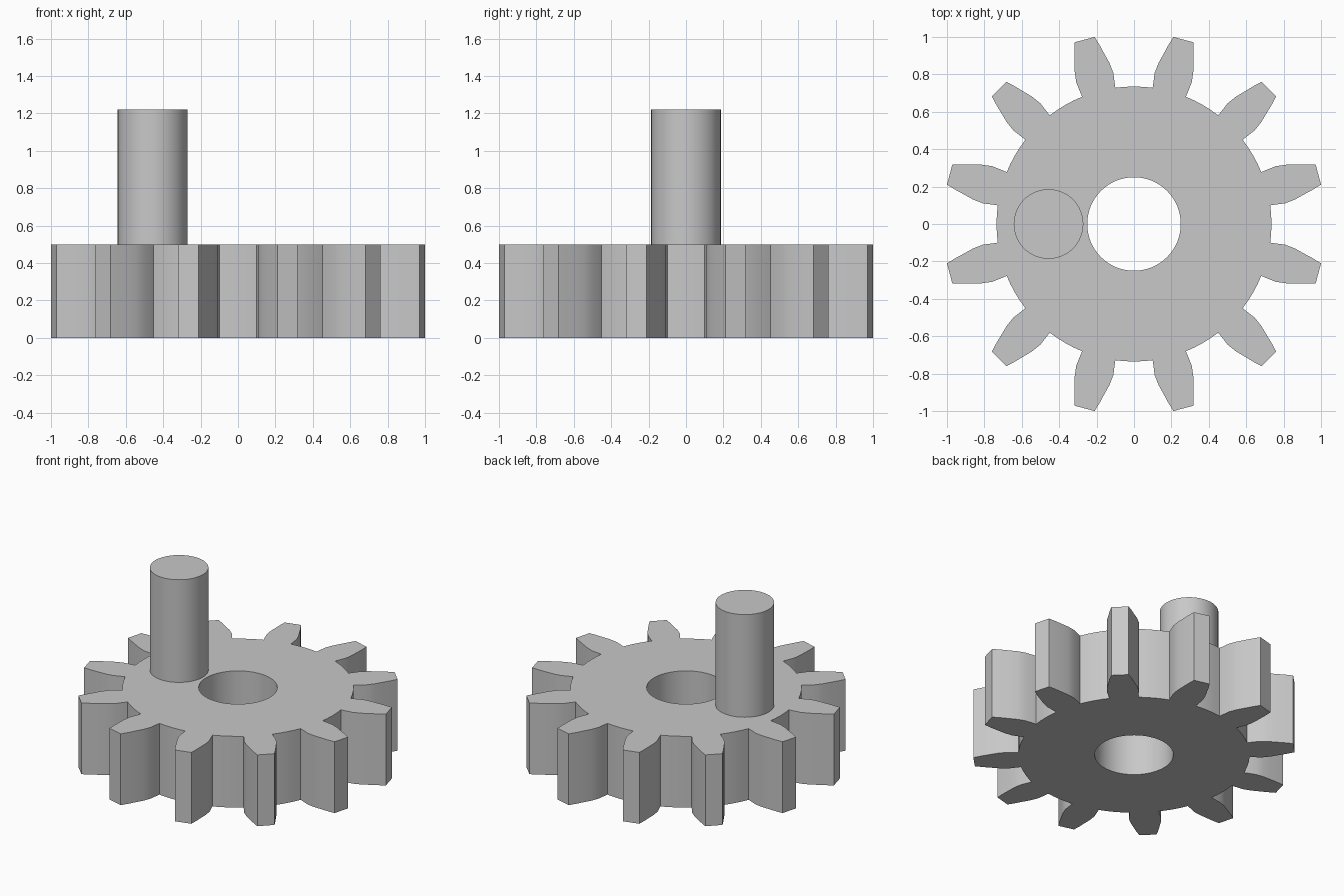
import bpy, bmesh
from math import radians, cos, sin, tau
from mathutils import Vector

cube = bpy.data.objects.get("Cube")
if cube:
    bpy.data.objects.remove(cube, do_unlink=True)

TEETH = 12
THICKNESS = 0.5
ROOT_RADIUS = 0.735

# One plain grey for everything
grey = bpy.data.materials.new("plain_grey")
grey.use_nodes = True
colour = (0.58, 0.58, 0.58, 1)
grey.diffuse_color = colour
grey.node_tree.nodes["Principled BSDF"].inputs["Base Color"].default_value = colour


def polar(radius, angle):
    return Vector((radius * cos(angle), radius * sin(angle), 0))


def finish(obj):
    obj.data.materials.append(grey)
    bpy.ops.object.select_all(action="DESELECT")
    obj.select_set(True)
    bpy.context.view_layer.objects.active = obj
    bpy.ops.object.shade_smooth_by_angle(angle=radians(28))


def add_loop(bm, points):
    verts = [bm.verts.new(p) for p in points]
    return [bm.edges.new((v, verts[i - 1])) for i, v in enumerate(verts)]


# Half of a tooth: radius and half angle in degrees, from root to tip
flank = [(ROOT_RADIUS, 7.2), (0.817, 7.2), (0.87, 6.35), (0.92, 5.2), (0.97, 4.2), (1.022, 3.1)]
outline = []
for i in range(TEETH):
    middle = 15 + i * 360 / TEETH
    outline += [polar(r, radians(middle - a)) for r, a in flank]
    outline += [polar(r, radians(middle + a)) for r, a in reversed(flank)]
    # Rounded gap up to the next tooth
    outline += [polar(ROOT_RADIUS, radians(middle + a)) for a in (11, 15, 19)]

# Gear wheel with its bore
bore = [polar(0.25, tau * i / 64) for i in range(64)]
bm = bmesh.new()
edges = add_loop(bm, outline) + add_loop(bm, bore)
bmesh.ops.triangle_fill(bm, edges=edges, use_beauty=True, normal=(0, 0, 1))
extruded = bmesh.ops.extrude_face_region(bm, geom=bm.faces[:], use_keep_orig=True)
top = [g for g in extruded["geom"] if isinstance(g, bmesh.types.BMVert)]
bmesh.ops.translate(bm, verts=top, vec=(0, 0, THICKNESS))
bmesh.ops.recalc_face_normals(bm, faces=bm.faces[:])
mesh = bpy.data.meshes.new("gear_wheel")
bm.to_mesh(mesh)
bm.free()
gear = bpy.data.objects.new("gear_wheel", mesh)
bpy.context.collection.objects.link(gear)
finish(gear)

# Crank pin standing on the wheel
PIN_TOP = 1.22
bpy.ops.mesh.primitive_cylinder_add(
    vertices=64, radius=0.186, depth=PIN_TOP - THICKNESS,
    location=(-0.457, 0, (PIN_TOP + THICKNESS) / 2))
pin = bpy.context.object
pin.name = "crank_pin"
finish(pin)
